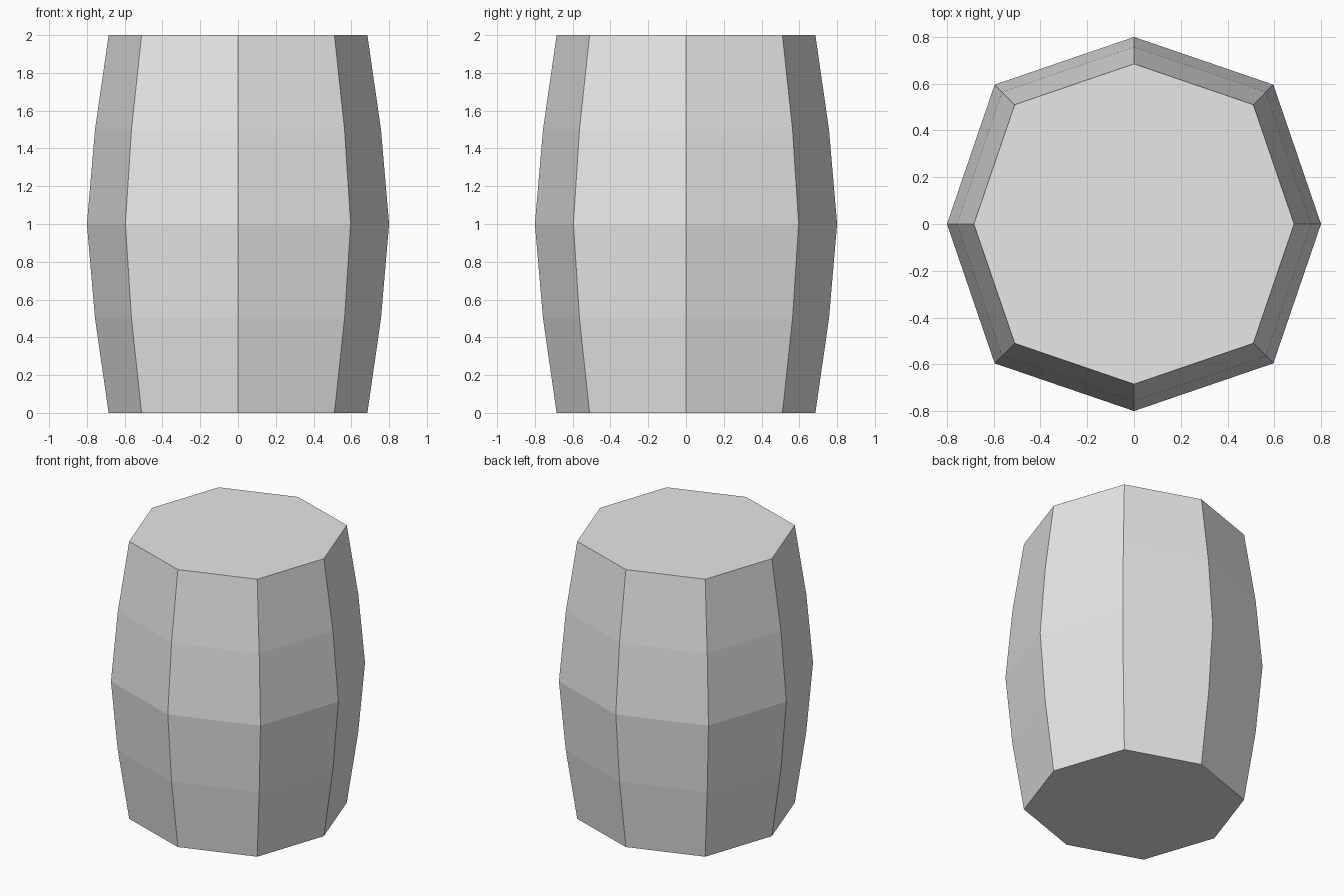
import bpy
import bmesh

if "Cube" in bpy.data.objects:
    bpy.data.objects.remove(bpy.data.objects["Cube"])

# Barrel profile: (height, half-width on the axes)
PROFILE = [(0.0, 0.685), (0.5, 0.757), (1.0, 0.80), (1.5, 0.757), (2.0, 0.685)]
DIAGONAL = 0.745  # diagonal corner coordinate relative to the axis corner

# Eight-sided outline, unit size
outline = []
for x, y in ((1, 0), (0, 1), (-1, 0), (0, -1)):
    outline.append((x, y))
    outline.append(((x - y) * DIAGONAL, (x + y) * DIAGONAL))

bm = bmesh.new()
rings = [[bm.verts.new((x * r, y * r, z)) for x, y in outline] for z, r in PROFILE]

# Staves
for low, high in zip(rings, rings[1:]):
    for i in range(8):
        j = (i + 1) % 8
        bm.faces.new((low[i], low[j], high[j], high[i]))

# Flat lid and base
bm.faces.new(rings[-1])
bm.faces.new(rings[0][::-1])

mesh = bpy.data.meshes.new("barrel")
bm.to_mesh(mesh)
bm.free()

# Single plain grey colour
grey = bpy.data.materials.new("light grey")
grey.diffuse_color = (0.8, 0.8, 0.8, 1.0)
grey.use_nodes = True
grey.node_tree.nodes["Principled BSDF"].inputs["Base Color"].default_value = grey.diffuse_color
mesh.materials.append(grey)

barrel = bpy.data.objects.new("barrel", mesh)
bpy.context.collection.objects.link(barrel)
